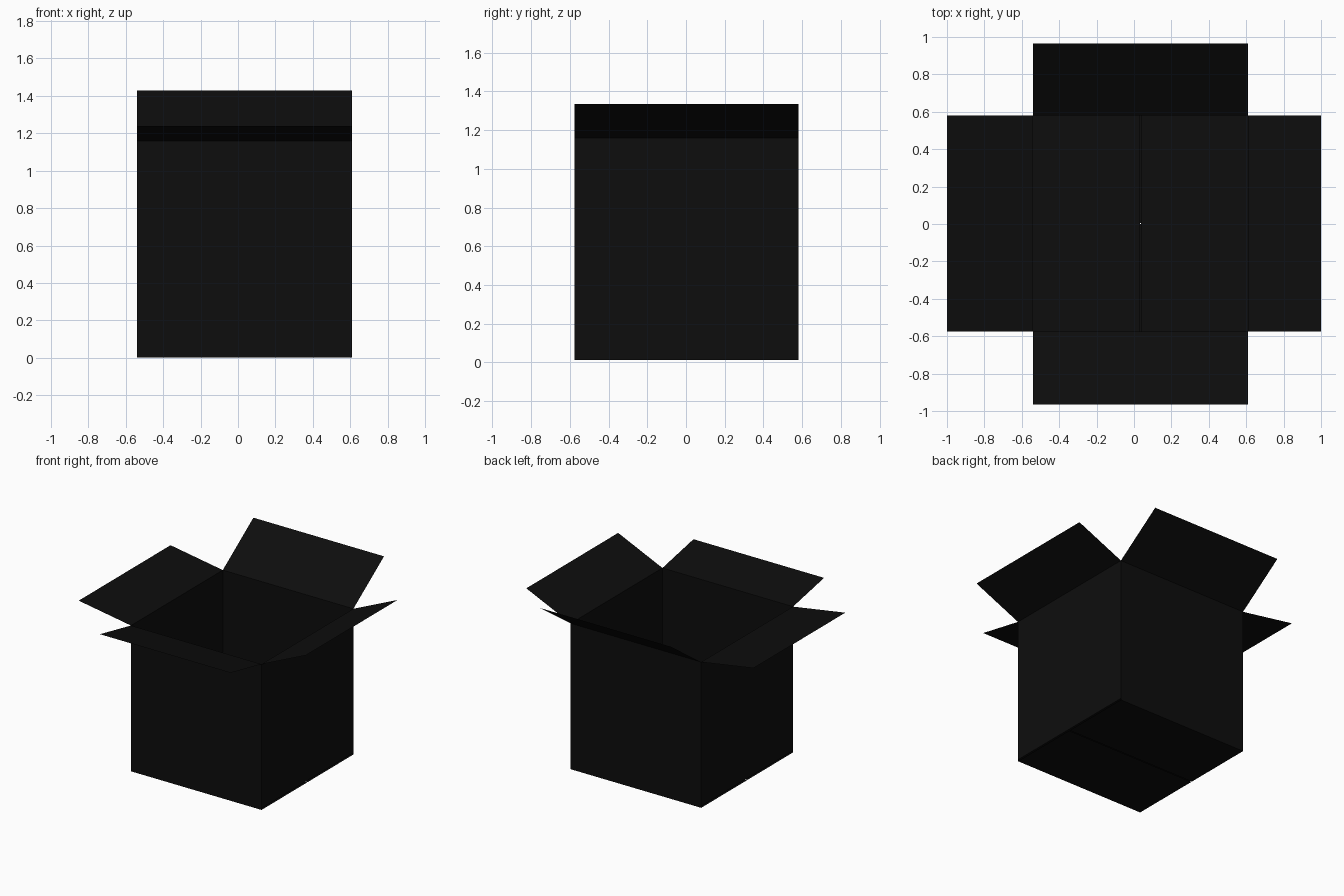
import bpy
from mathutils import Vector

if "Cube" in bpy.data.objects:
    bpy.data.objects.remove(bpy.data.objects["Cube"])

# Near-black card
card = bpy.data.materials.new("black card")
card.use_nodes = True
card.diffuse_color = (0.004, 0.004, 0.004, 1)
card.node_tree.nodes["Principled BSDF"].inputs["Base Color"].default_value = card.diffuse_color

LEFT, RIGHT = -0.54, 0.61
FRONT, BACK = -0.575, 0.58
TOP = 1.16
LIFT = 0.013          # inner bottom flaps rest above the outer ones
SEAM_X, SEAM_Y = 0.035, 0.0025
GAP = 0.003


def sheet(name, start, end, offset):
    """A thin flat panel: the edge start-end swept along offset."""
    a, b, d = Vector(start), Vector(end), Vector(offset)
    mesh = bpy.data.meshes.new(name)
    mesh.from_pydata([a, b, b + d, a + d], [], [(0, 1, 2, 3)])
    mesh.materials.append(card)
    obj = bpy.data.objects.new(name, mesh)
    bpy.context.collection.objects.link(obj)


# Each side: name, two plan corners (counter-clockwise), bottom height,
# top flap offset, bottom flap offset
sides = [
    ("front", (LEFT, FRONT), (RIGHT, FRONT), 0,
     (0, -0.39, 0.08), (0, SEAM_Y - GAP - FRONT, 0)),
    ("left", (RIGHT, FRONT), (RIGHT, BACK), LIFT,
     (0.39, 0, 0.175), (SEAM_X + GAP - RIGHT, 0, 0)),
    ("back", (RIGHT, BACK), (LEFT, BACK), 0,
     (0, 0.385, 0.27), (0, SEAM_Y + GAP - BACK, 0)),
    ("right", (LEFT, BACK), (LEFT, FRONT), LIFT,
     (-0.46, 0, 0.075), (SEAM_X - GAP - LEFT, 0, 0)),
]

for name, p, q, base, flap, floor in sides:
    # Wall, open top flap and folded bottom flap
    sheet(name + "_wall", (*p, base), (*q, base), (0, 0, TOP - base))
    sheet(name + "_top_flap", (*p, TOP), (*q, TOP), flap)
    sheet(name + "_bottom_flap", (*q, base), (*p, base), floor)
